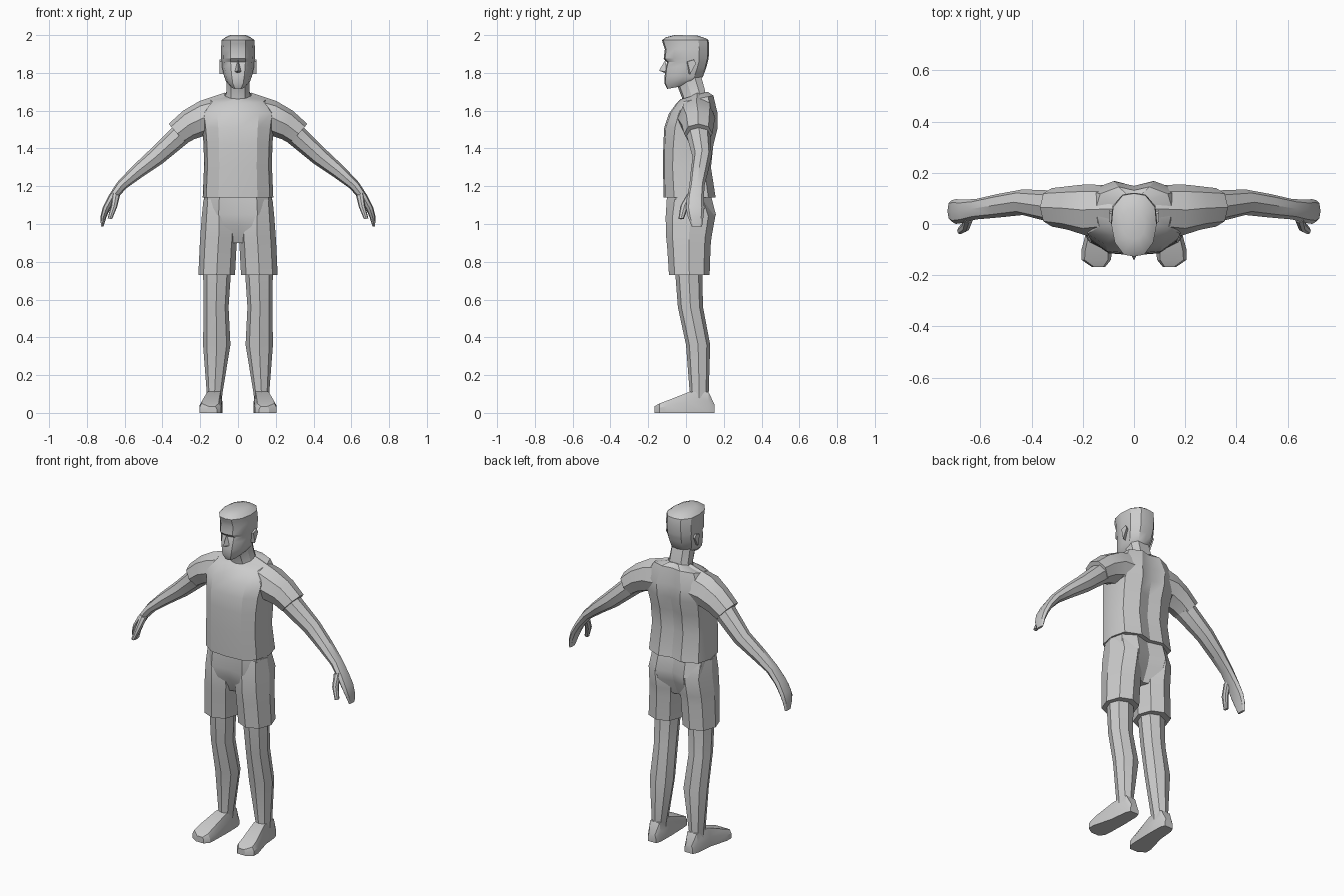
import bpy, bmesh, math
from mathutils import Vector as V

grey = bpy.data.materials.new("plain_grey")
grey.diffuse_color = (0.6, 0.6, 0.6, 1)


def finish(name, bm, angle=28, mirror=False):
    bmesh.ops.recalc_face_normals(bm, faces=bm.faces)
    me = bpy.data.meshes.new(name)
    bm.to_mesh(me)
    bm.free()
    ob = bpy.data.objects.new(name, me)
    bpy.context.collection.objects.link(ob)
    me.materials.append(grey)
    bpy.ops.object.select_all(action='DESELECT')
    ob.select_set(True)
    bpy.context.view_layer.objects.active = ob
    bpy.ops.object.shade_smooth_by_angle(angle=math.radians(angle))
    if mirror:
        m = ob.modifiers.new("mirror", 'MIRROR')
        m.use_mirror_merge = False
    return ob


def loft(name, rings, angle=28, mirror=False):
    bm = bmesh.new()
    loops = [[bm.verts.new(p) for p in r] for r in rings]
    n = len(loops[0])
    for a, b in zip(loops, loops[1:]):
        for i in range(n):
            j = (i + 1) % n
            bm.faces.new((a[i], a[j], b[j], b[i]))
    bm.faces.new(loops[0])
    bm.faces.new(loops[-1])
    return finish(name, bm, angle, mirror)


def body_ring(half, w, yf, yb, zf, zb=None):
    """Symmetric ring from a half profile running front to back."""
    zb = zf if zb is None else zb
    pts = [V((w * a, yf + (yb - yf) * t, zf + (zb - zf) * t)) for a, t in half]
    return pts + [V((-p.x, p.y, p.z)) for p in reversed(pts[1:-1])]


OCT = [(1, 0), (.72, .72), (0, 1), (-.72, .72), (-1, 0), (-.72, -.72), (0, -1), (.72, -.72)]


def limb_ring(top, bottom, y0, y1):
    """Ring spanned by two x-z points and a front-to-back range."""
    c = V(((top[0] + bottom[0]) / 2, (y0 + y1) / 2, (top[1] + bottom[1]) / 2))
    u = V(((top[0] - bottom[0]) / 2, 0, (top[1] - bottom[1]) / 2))
    v = V((0, (y1 - y0) / 2, 0))
    return [c + u * a + v * b for a, b in OCT]


def leg_ring(z, x0, x1, y0, y1):
    return limb_ring((x1, z), (x0, z), y0, y1)


# Shirt body, ending in a sloped neckline
TORSO = [(0, 0), (.55, .03), (.9, .2), (1, .55), (.88, .86), (.4, 1), (0, .93)]
loft("shirt", [body_ring(TORSO, *r) for r in (
    (.187, -.118, .157, 1.14), (.18, -.122, .132, 1.30), (.182, -.12, .145, 1.42),
    (.19, -.115, .168, 1.51), (.20, -.09, .167, 1.585), (.15, -.05, .145, 1.64, 1.68),
    (.07, -.03, .115, 1.66, 1.70))])

# Sleeves
loft("sleeve", [limb_ring(*r) for r in (
    ((.07, 1.695), (.10, 1.44), -.03, .15), ((.205, 1.65), (.17, 1.47), -.045, .155),
    ((.29, 1.60), (.23, 1.45), -.022, .147), ((.367, 1.53), (.275, 1.425), -.01, .14))],
    mirror=True)

# Arms with mitten hands
loft("arm", [limb_ring(*r) for r in (
    ((.33, 1.53), (.265, 1.43), .0, .13), ((.47, 1.39), (.40, 1.32), .035, .135),
    ((.56, 1.305), (.505, 1.25), .025, .117), ((.64, 1.22), (.59, 1.19), .018, .098),
    ((.685, 1.15), (.645, 1.13), .005, .095), ((.715, 1.09), (.677, 1.08), .0, .097),
    ((.728, 1.04), (.697, 1.035), .01, .092), ((.726, .988), (.712, .988), .03, .085))],
    mirror=True)
loft("thumb", [limb_ring(*r) for r in (
    ((.665, 1.165), (.625, 1.15), .005, .05), ((.672, 1.10), (.64, 1.09), -.03, .015),
    ((.69, 1.03), (.667, 1.025), -.04, -.012))], mirror=True)

# Shorts: waist block and two flaring legs
HIPS = [(0, .06), (.55, 0), (.9, .2), (1, .5), (.9, .8), (.5, 1), (0, .9)]
loft("shorts_waist", [body_ring(HIPS, *r) for r in (
    (.178, -.10, .13, 1.16), (.187, -.107, .158, 1.05), (.175, -.095, .14, .99),
    (.05, -.045, .09, .90))])
loft("shorts_leg", [leg_ring(*r) for r in (
    (1.13, .02, .183, -.09, .12), (1.04, .008, .192, -.108, .155),
    (.93, .004, .20, -.105, .135), (.88, .008, .203, -.10, .13),
    (.73, .016, .21, -.09, .125))], mirror=True)

# Lower legs
loft("leg", [leg_ring(*r) for r in (
    (.78, .035, .185, -.06, .085), (.56, .05, .182, -.043, .09),
    (.36, .04, .185, .0, .128), (.10, .083, .165, .02, .12),
    (.06, .085, .165, .02, .12))], mirror=True)


# Feet: cross sections from heel to toe
def foot_ring(y, x0, x1, h, inset):
    return [V(p) for p in ((x0, y, 0), (x1, y, 0), (x1, y, h * .55),
                           (x1 - inset, y, h), (x0 + inset, y, h), (x0, y, h * .55))]


loft("foot", [foot_ring(*r) for r in (
    (.15, .095, .15, .045, .008), (.12, .085, .163, .11, .008), (.02, .083, .172, .112, .01),
    (-.10, .086, .205, .065, .015), (-.14, .09, .205, .05, .012),
    (-.167, .112, .165, .035, .008))], mirror=True)

# Neck
NECK = [(0, 0), (.6, .08), (1, .4), (1, .75), (.6, 1), (0, 1)]
loft("neck", [body_ring(NECK, *r) for r in (
    (.075, -.02, .105, 1.63, 1.68), (.062, -.022, .10, 1.67, 1.71),
    (.06, -.045, .075, 1.73, 1.80))])

# Head with jaw, eye hollows and a fringe overhanging the forehead
HEAD = [(0, 0), (.45, .03), (.85, .22), (1, .5), (.93, .78), (.5, .97), (0, 1)]
loft("head", [body_ring(HEAD, *r) for r in (
    (.035, -.10, .01, 1.715, 1.735), (.062, -.114, .06, 1.745, 1.755),
    (.074, -.113, .09, 1.785, 1.78), (.084, -.108, .108, 1.83),
    (.086, -.10, .115, 1.857), (.089, -.118, .12, 1.875),
    (.09, -.112, .122, 1.925), (.088, -.122, .122, 1.955), (.088, -.127, .119, 1.973),
    (.072, -.108, .108, 1.988, 1.982), (.045, -.06, .06, 2.0, 1.998))], angle=32)

# Nose wedge
bm = bmesh.new()
pts = [bm.verts.new(p) for p in ((0, -.108, 1.87), (-.018, -.105, 1.805), (.018, -.105, 1.805),
                                 (0, -.143, 1.812), (0, -.105, 1.797))]
for f in ((0, 1, 3), (0, 3, 2), (1, 4, 3), (4, 2, 3), (0, 2, 4, 1)):
    bm.faces.new([pts[i] for i in f])
finish("nose", bm, 10)

# Ears
loft("ear", [[V((x, y + dy, z)) for y, z in ((.0, 1.86), (.035, 1.87), (.045, 1.85), (.015, 1.795))]
             for x, dy in ((.075, 0), (.097, .008))], angle=10, mirror=True)
